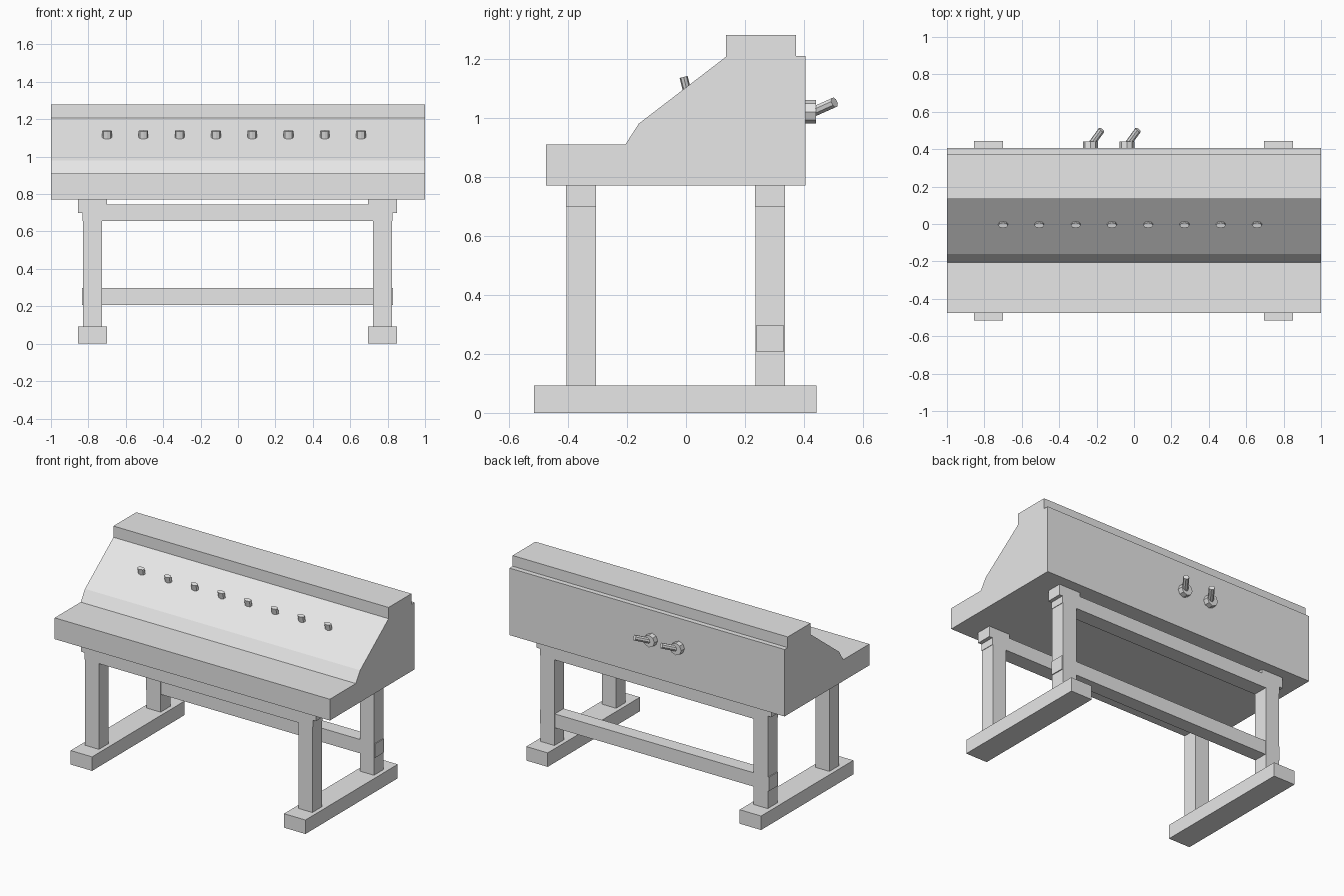
import bpy
import bmesh
from mathutils import Vector, Matrix

if "Cube" in bpy.data.objects:
    bpy.data.objects.remove(bpy.data.objects["Cube"], do_unlink=True)

grey = bpy.data.materials.new("plain grey")
grey.use_nodes = True
grey.diffuse_color = (0.8, 0.8, 0.8, 1)
grey.node_tree.nodes["Principled BSDF"].inputs["Base Color"].default_value = grey.diffuse_color


def finish(name, bm):
    bmesh.ops.recalc_face_normals(bm, faces=bm.faces)
    mesh = bpy.data.meshes.new(name)
    bm.to_mesh(mesh)
    bm.free()
    mesh.materials.append(grey)
    obj = bpy.data.objects.new(name, mesh)
    bpy.context.collection.objects.link(obj)
    return obj


def box(name, x, y, z):
    """Box from (min, max) ranges."""
    bm = bmesh.new()
    bmesh.ops.create_cube(bm, size=1)
    for v in bm.verts:
        v.co = [r[0] + (c + 0.5) * (r[1] - r[0]) for c, r in zip(v.co, (x, y, z))]
    return finish(name, bm)


def rod(name, start, end, rx, ry, sides=8):
    """Prism between two points, with an elliptical section."""
    a, b = Vector(start), Vector(end)
    axis = b - a
    bm = bmesh.new()
    bmesh.ops.create_cone(bm, cap_ends=True, segments=sides, radius1=1, radius2=1, depth=axis.length)
    bmesh.ops.scale(bm, vec=(rx, ry, 1), verts=bm.verts)
    turn = Vector((0, 0, 1)).rotation_difference(axis).to_matrix().to_4x4()
    bm.transform(Matrix.Translation((a + b) / 2) @ turn)
    return finish(name, bm)


# Sloping cabinet: side profile extruded along x
profile = [(-0.475, 0.77), (0.405, 0.77), (0.405, 1.21), (0.14, 1.21),
           (-0.16, 0.98), (-0.205, 0.91), (-0.475, 0.91)]
bm = bmesh.new()
face = bm.faces.new([bm.verts.new((-1, y, z)) for y, z in profile])
side = bmesh.ops.extrude_face_region(bm, geom=[face])["geom"]
bmesh.ops.translate(bm, vec=(2, 0, 0), verts=[g for g in side if isinstance(g, bmesh.types.BMVert)])
finish("cabinet", bm)
box("top_ledge", (-1, 1), (0.135, 0.372), (1.2, 1.28))

# Trestle stands: foot, two legs and bearing blocks on each side
leg_depths = {"front": (-0.405, -0.305), "back": (0.235, 0.335)}
for label, cx in (("right", -0.778), ("left", 0.773)):
    box(f"{label}_foot", (cx - 0.078, cx + 0.078), (-0.515, 0.443), (0, 0.092))
    for place, depth in leg_depths.items():
        box(f"{place}_{label}_leg", (cx - 0.051, cx + 0.051), depth, (0.09, 0.77))
        box(f"{place}_{label}_block", (cx - 0.078, cx + 0.078),
            (depth[0] - 0.002, depth[1]), (0.7, 0.77))

# Cross rails
for place, depth in leg_depths.items():
    box(f"{place}_upper_rail", (-0.832, 0.827), depth, (0.655, 0.745))
box("back_lower_rail", (-0.835, 0.83), (0.239, 0.331), (0.207, 0.298))

# Row of pegs on the slope
for i in range(8):
    x = -0.7 + i * 0.194
    rod(f"peg_{i + 1}", (x, 0.004, 1.09), (x, -0.008, 1.138), 0.026, 0.014)

# Two levers on the back
for i, x in enumerate((-0.233, -0.038)):
    rod(f"lever_base_{i + 1}", (x, 0.395, 1.02), (x, 0.44, 1.02), 0.04, 0.04)
    rod(f"lever_handle_{i + 1}", (x, 0.42, 1.015), (x + 0.06, 0.503, 1.052), 0.018, 0.018)
